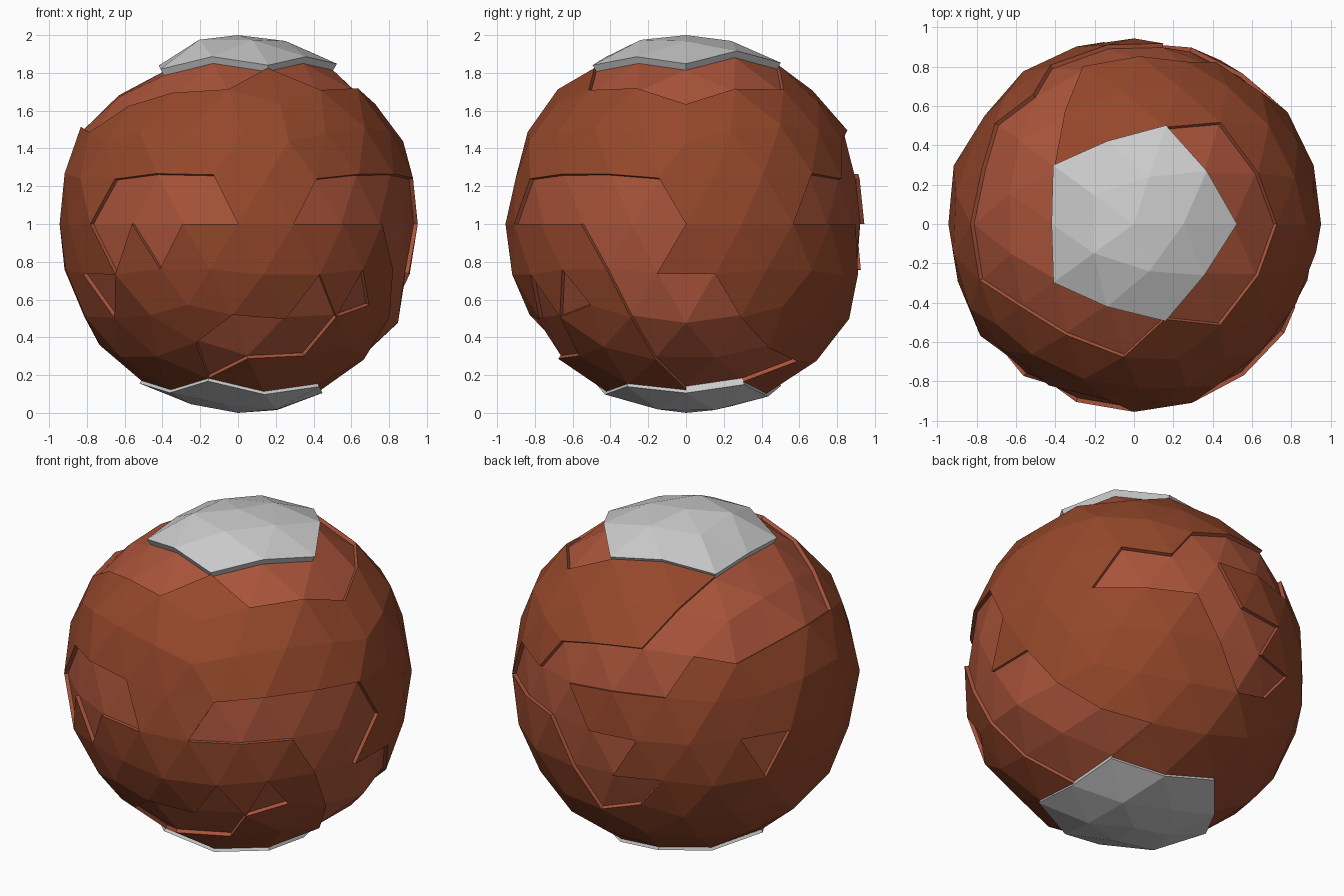
import bpy, bmesh, math, random
from mathutils import Vector

if "Cube" in bpy.data.objects:
    bpy.data.objects.remove(bpy.data.objects["Cube"])

random.seed(4)


def direction(az, el):
    a, e = math.radians(az), math.radians(el)
    return Vector((math.cos(e) * math.cos(a), math.cos(e) * math.sin(a), math.sin(e)))


# Lowland valleys: start (azimuth, elevation), end (azimuth, elevation), half width, in degrees
valleys = [
    (-136, 0, -105, 6, 11), (-62, 8, -16, 7, 8), (-25, 5, 0, -31, 10), (-6, -38, 10, -38, 9),
    (5, -45, 38, -50, 12), (-92, -43, -62, -36, 10), (-42, -23, -42, -23, 6),
    (-140, -20, -140, -20, 6), (146, 48, 180, 48, 14), (180, 48, 215, 52, 14),
    (215, 54, 265, 57, 9), (50, 53, 5, 53, 9), (5, 53, -50, 57, 9),
    (46, 8, 72, 14, 8), (66, 10, 72, 2, 7), (82, 20, 112, 24, 9),
    (118, 29, 148, 40, 11), (84, -2, 100, -19, 10), (153, -2, 153, -2, 6),
]
# Local bumps and dents: azimuth, elevation, change of radius
bumps = [(180, 63, -.06), (0, -32, .03), (180, -31, -.015), (144, 58, -.02), (216, 58, -.02),
         (36, -46, .01), (90, -31, .01), (0, 47, -.02)]


def in_valley(c, valley):
    a, b = direction(*valley[:2]), direction(*valley[2:4])
    limit = math.radians(valley[4])
    return any(c.angle(a.lerp(b, i / 12)) < limit for i in range(13))


def region(face):
    c = sum((v.co for v in face.verts), Vector()) / 3
    if abs(c.z) > .86:
        return "north_cap" if c.z > 0 else "south_cap"
    return "lowland" if any(in_valley(c, v) for v in valleys) else "highland"


def material(name, rgb):
    m = bpy.data.materials.new(name)
    m.diffuse_color = (*rgb, 1)
    m.use_nodes = True
    m.node_tree.nodes["Principled BSDF"].inputs["Base Color"].default_value = m.diffuse_color
    return m


def globe():
    bm = bmesh.new()
    bmesh.ops.create_icosphere(bm, subdivisions=3, radius=1)
    bm.verts.ensure_lookup_table()
    return bm


red = material("red_soil", (.40, .088, .042))
brown = material("brown_rock", (.30, .064, .024))

# Uneven globe radius per vertex, shared by all parts
bm = globe()
radius = []
for v in bm.verts:
    d = v.co.normalized()
    r = .93 + .03 * min(1, abs(d.z) * 1.3) + .018 * (d.x + d.y) * abs(d.z) + random.uniform(-.015, .015)
    r += sum(h for az, el, h in bumps if d.angle(direction(az, el)) < .14)
    radius.append(.96 if abs(d.z) > .999 else r)
bm.free()


def build(name, lift, mats):
    """Keep one region of the globe and raise it into a plate with side walls."""
    bm = globe()
    drop = [f for f in bm.faces if region(f) != name]
    for v, r in zip(bm.verts, radius):
        v.co = v.co.normalized() * r
    bmesh.ops.delete(bm, geom=drop, context='FACES')
    if lift:
        # Extrude, then keep only the tops and side walls
        ext = bmesh.ops.extrude_face_region(bm, geom=bm.faces[:])["geom"]
        tops = {g for g in ext if isinstance(g, bmesh.types.BMFace)}
        top_verts = {g for g in ext if isinstance(g, bmesh.types.BMVert)}
        for v in top_verts:
            v.co += v.co.normalized() * lift
        bottoms = [f for f in bm.faces if not any(v in top_verts for v in f.verts)]
        for f in bm.faces:
            f.material_index = 0 if f in tops or len(mats) < 2 else 1
        bmesh.ops.delete(bm, geom=bottoms, context='FACES')
    bmesh.ops.recalc_face_normals(bm, faces=bm.faces[:])
    # Face every plate outward
    flip = [f for f in bm.faces if len(f.verts) == 3 and f.normal.dot(f.calc_center_median()) < 0]
    if flip:
        bmesh.ops.reverse_faces(bm, faces=bm.faces[:] if len(flip) > len(bm.faces) / 2 else flip)
    me = bpy.data.meshes.new(name)
    bm.to_mesh(me)
    bm.free()
    for m in mats:
        me.materials.append(m)
    ob = bpy.data.objects.new(name, me)
    ob.location.z = 1
    bpy.context.collection.objects.link(ob)


# Ground, raised continents and the two polar caps
build("lowland", 0, [red])
build("highland", .022, [brown, red])
build("north_cap", .04, [])
build("south_cap", .04, [])
